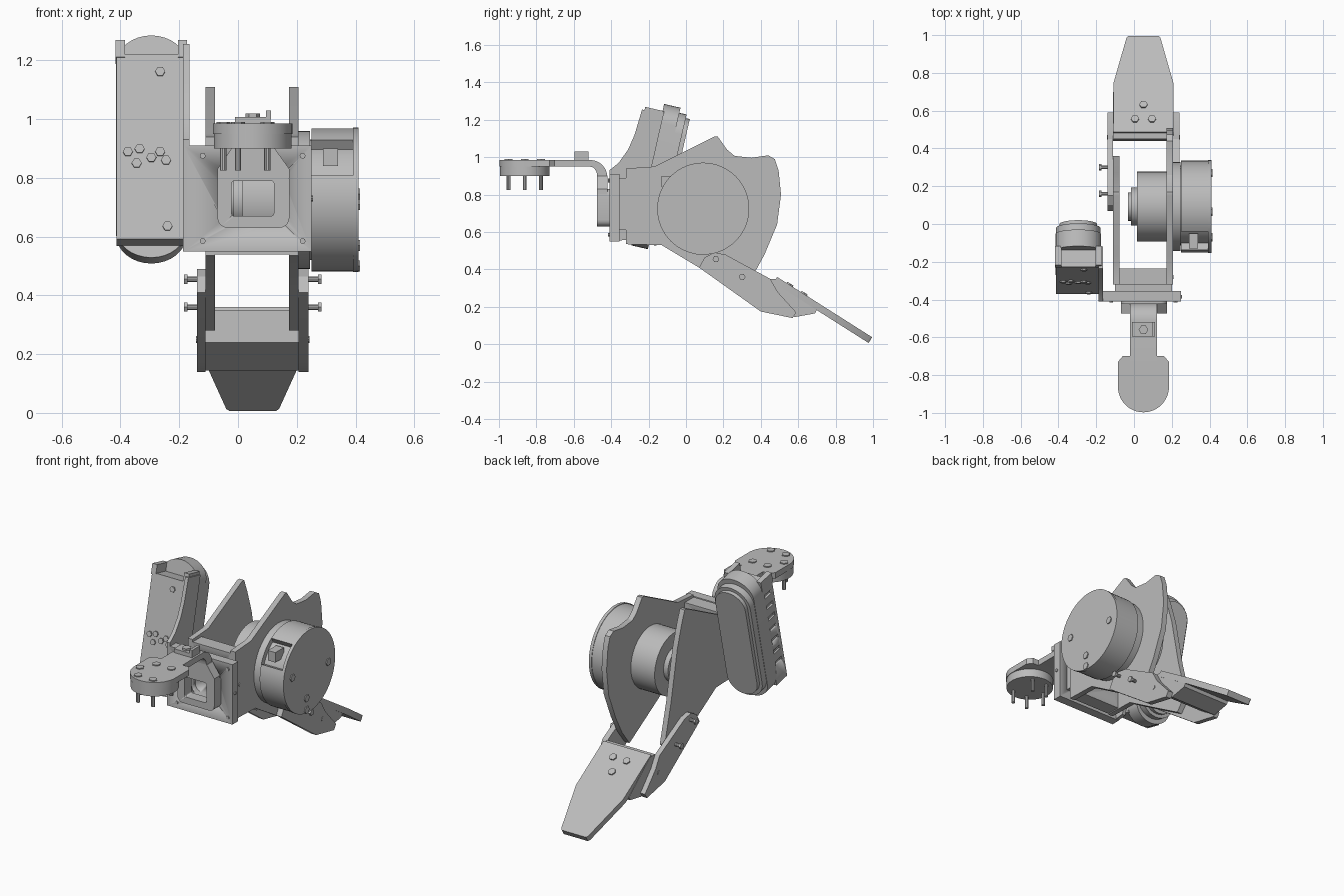
import bpy, bmesh, math
from mathutils import Matrix

if "Cube" in bpy.data.objects:
    bpy.data.objects.remove(bpy.data.objects["Cube"])

grey = bpy.data.materials.new("plain grey")
grey.use_nodes = True
grey.diffuse_color = (0.5, 0.5, 0.5, 1)
grey.node_tree.nodes["Principled BSDF"].inputs["Base Color"].default_value = (0.5, 0.5, 0.5, 1)

PLACE = {"x": lambda p, d: (d, p[0], p[1]),
         "y": lambda p, d: (p[0], d, p[1]),
         "z": lambda p, d: (p[0], p[1], d)}


def prism(name, pts, axis, a, b, frame=None):
    """Extrude a flat outline along an axis from a to b."""
    bm = bmesh.new()
    lo, hi = ([bm.verts.new(PLACE[axis](p, d)) for p in pts] for d in (a, b))
    bm.faces.new(lo)
    bm.faces.new(hi[::-1])
    n = len(pts)
    for i in range(n):
        j = (i + 1) % n
        bm.faces.new((lo[i], hi[i], hi[j], lo[j]))
    bmesh.ops.recalc_face_normals(bm, faces=bm.faces)
    if frame:
        bm.transform(frame)
    mesh = bpy.data.meshes.new(name)
    bm.to_mesh(mesh)
    bm.free()
    mesh.materials.append(grey)
    ob = bpy.data.objects.new(name, mesh)
    bpy.context.collection.objects.link(ob)
    bpy.ops.object.select_all(action="DESELECT")
    ob.select_set(True)
    bpy.context.view_layer.objects.active = ob
    bpy.ops.object.shade_smooth_by_angle(angle=math.radians(30))
    return ob


def arc(cx, cy, rx, ry, start, end, n=12):
    angles = [math.radians(start + (end - start) * i / n) for i in range(n + 1)]
    return [(cx + rx * math.cos(t), cy + ry * math.sin(t)) for t in angles]


def rounded(x0, x1, y0, y1, r):
    return (arc(x1 - r, y1 - r, r, r, 0, 90, 5) + arc(x0 + r, y1 - r, r, r, 90, 180, 5)
            + arc(x0 + r, y0 + r, r, r, 180, 270, 5) + arc(x1 - r, y0 + r, r, r, 270, 360, 5))


def block(name, x, y, z, frame=None):
    outline = [(x[0], y[0]), (x[1], y[0]), (x[1], y[1]), (x[0], y[1])]
    return prism(name, outline, "z", z[0], z[1], frame)


def rod(name, axis, c, r, a, b, n=48, frame=None):
    return prism(name, arc(c[0], c[1], r, r, 0, 360, n)[:-1], axis, a, b, frame)


def cut(ob, cutter):
    mod = ob.modifiers.new("cut", "BOOLEAN")
    mod.operation, mod.solver, mod.object = "DIFFERENCE", "EXACT", cutter
    bpy.context.view_layer.objects.active = ob
    bpy.ops.object.modifier_apply(modifier=mod.name)
    bpy.data.objects.remove(cutter)


# Side plates of the main frame
nose = [(0.07, 0.41), (-0.13, 0.53), (-0.32, 0.535), (-0.32, 0.94), (-0.17, 0.95), (0.15, 1.11)]
fan = [(0.17, 1.11), (0.22, 1.04), (0.26, 1.007), (0.35, 0.997), (0.44, 1.01), (0.475, 0.99),
       (0.495, 0.93), (0.508, 0.8), (0.487, 0.64), (0.42, 0.48), (0.36, 0.37), (0.29, 0.28)]
blade = [(0.17, 1.11), (0.2, 1.03), (0.24, 0.9), (0.27, 0.75), (0.3, 0.6), (0.36, 0.37), (0.29, 0.28)]
prism("right_side_plate", nose + blade, "x", -0.11, -0.078)
prism("left_side_plate", nose + fan, "x", 0.173, 0.206)

# Lower arms with their screws, outside the plates
arm = [(0.07, 0.41), (0.1, 0.465), (0.15, 0.49), (0.21, 0.48), (0.45, 0.35), (0.49, 0.28),
       (0.59, 0.17), (0.57, 0.14), (0.4, 0.175)]
for side, a, b, tip in (("right", -0.14, -0.11, -0.178), ("left", 0.206, 0.24, 0.278)):
    prism(side + "_lower_arm", arm, "x", a, b)
    for c in ((0.16, 0.455), (0.3, 0.36)):
        edge = a if side == "right" else b
        rod(side + "_arm_screw", "x", c, 0.01, edge, tip, 10)
        rod(side + "_arm_screw_head", "x", c, 0.018, tip - 0.006, tip + 0.006, 6)
    rod(side + "_arm_pin", "x", (0.46, 0.25), 0.012, a - 0.003, b + 0.003, 10)

# Foot wedge and tapered foot plate
prism("foot_wedge", [(0.45, 0.35), (0.5, 0.35), (0.7, 0.185), (0.69, 0.165), (0.58, 0.145), (0.44, 0.24)],
      "x", -0.11, 0.206)
slope = Matrix.Translation((0.05, 0.487, 0.36)) @ Matrix.Rotation(math.radians(-32.4), 4, "X")
half = [(0.158, 0), (0.158, 0.31), (0.09, 0.59), (0.08, 0.602)]
prism("foot_plate", half + [(-x, y) for x, y in half[::-1]], "z", -0.036, 0, slope)
for c in ((-0.045, 0.08), (0.045, 0.08), (0, 0.17)):
    rod("foot_bolt", "z", c, 0.022, -0.01, 0.008, 6, slope)

# Front frame: cross block, spacer and flange with a window through all three
layers = [block("front_cross_block", (-0.078, 0.173), (-0.32, -0.235), (0.54, 0.925)),
          block("front_spacer", (-0.1, 0.2), (-0.355, -0.32), (0.61, 0.89)),
          block("front_flange", (-0.185, 0.25), (-0.41, -0.355), (0.55, 0.91))]
for layer in layers:
    cut(layer, prism("window_cutter", rounded(-0.06, 0.16, 0.64, 0.82, 0.04), "y", -0.6, -0.1))
for x in (-0.12, 0.22):
    for z in (0.585, 0.875):
        rod("flange_bolt", "y", (x, z), 0.01, -0.416, -0.4, 8)
for y in (-0.385, -0.28):
    rod("frame_bolt", "x", (y, 0.73), 0.01, 0.2, 0.255 if y < -0.35 else 0.21, 8)

# Forward bracket: window pad, bent arm and round end plate
pad = prism("bracket_pad", rounded(-0.07, 0.175, 0.63, 0.83, 0.035), "y", -0.475, -0.41)
cut(pad, prism("pad_cutter", rounded(-0.022, 0.122, 0.67, 0.79, 0.01), "y", -0.6, -0.3))
prism("bracket_neck", [(-0.07, 0.8), (0.175, 0.8), (0.175, 0.83), (0.125, 0.9), (-0.022, 0.9), (-0.07, 0.83)],
      "y", -0.475, -0.42)
bend = arc(-0.51, 0.89, 0.09, 0.095, 0, 90, 8) + [(-0.73, 0.985), (-0.73, 0.95)]
prism("bracket_arm", bend + arc(-0.515, 0.9, 0.04, 0.05, 90, 0, 6), "x", -0.022, 0.122)
prism("end_plate", [(0.185, -0.73), (0.16, -0.7), (-0.06, -0.7), (-0.085, -0.73)]
      + arc(0.05, -0.862, 0.135, 0.135, 180, 360, 24), "z", 0.95, 0.985)
rod("end_disc", "z", (0.05, -0.862), 0.132, 0.9, 0.95)
for c in arc(0.05, -0.862, 0.1, 0.1, 60, 360, 5):
    if c[0] < 0.14:
        rod("disc_pin", "z", c, 0.011, 0.825, 0.92, 10)
        rod("disc_bolt", "z", c, 0.024, 0.97, 0.991, 6)
block("arm_clip", (-0.01, 0.11), (-0.595, -0.52), (0.98, 1.008))
block("arm_clip_lip", (0.095, 0.112), (-0.595, -0.52), (1.0, 1.03))
rod("arm_clip_bolt", "z", (0.05, -0.56), 0.025, 1.0, 1.02, 6)

# Motor: core, open shell, cap and inner stages
hub = (0.092, 0.725)
rod("motor_core", "x", hub, 0.205, 0.2, 0.4)
rod("motor_back_ring", "x", hub, 0.235, 0.2, 0.245)
shell = arc(*hub, 0.243, 0.243, -200, 123, 56) + arc(*hub, 0.19, 0.19, 123, -200, 56)
prism("motor_shell", shell, "x", 0.25, 0.396)
rod("motor_cap", "x", hub, 0.246, 0.392, 0.41, 64)
rod("inner_motor", "x", hub, 0.185, 0.015, 0.18)
rod("inner_hub", "x", hub, 0.1, -0.015, 0.02)
rod("inner_hub_tip", "x", hub, 0.075, -0.032, -0.01)
for c in ((-0.07, 0.745), (0.27, 0.71), (0.065, 0.57), (0.065, 0.5)):
    rod("motor_bolt", "x", c, 0.022, 0.4, 0.416, 6)
block("motor_connector", (0.29, 0.34), (-0.13, -0.05), (0.84, 0.9))

# Tilted housing: vented box with rounded shells behind it
tilt = Matrix.Translation((-0.295, -0.175, 0.9)) @ Matrix.Rotation(math.radians(-13), 4, "X")
case = block("housing_box", (-0.118, 0.112), (-0.122, -0.02), (-0.345, 0.3), tilt)
for z in range(7):
    h = 0.24 - 0.075 * z
    for x in (-0.118, 0.112):
        cut(case, block("vent_cutter", (x - 0.012, x + 0.012), (-0.1, -0.04), (h - 0.012, h + 0.012), tilt))


def pill(w, top, rise):
    return arc(0, top - rise, w, rise, 0, 180, 16) + arc(0, rise - top, w, rise, 180, 360, 16)


prism("housing_shell", pill(0.12, 0.388, 0.1), "y", -0.03, 0.06, tilt)
prism("housing_back_cover", pill(0.118, 0.36, 0.11), "y", 0.06, 0.1, tilt)
prism("housing_back_face", pill(0.1, 0.34, 0.095), "y", 0.1, 0.122, tilt)
for a, b in ((-0.122, -0.09), (0.09, 0.122)):
    block("housing_hook", (a, b), (-0.125, -0.02), (0.29, 0.35), tilt)
for x, z in ((0.03, 0.24), (-0.08, -0.04), (-0.05, -0.08), (0.0, -0.06), (0.03, -0.04),
             (0.05, -0.07), (-0.04, -0.03), (0.055, -0.3)):
    rod("housing_bolt", "y", (x, z), 0.017, -0.13, -0.115, 6, tilt)

# Curved web joining the flange to the housing
prism("housing_web", [(-0.41, 0.55), (-0.41, 0.93), (-0.36, 0.97), (-0.31, 1.04), (-0.275, 1.12),
                      (-0.235, 1.255), (-0.12, 1.23), (-0.24, 0.7), (-0.3, 0.56)], "x", -0.187, -0.165)
